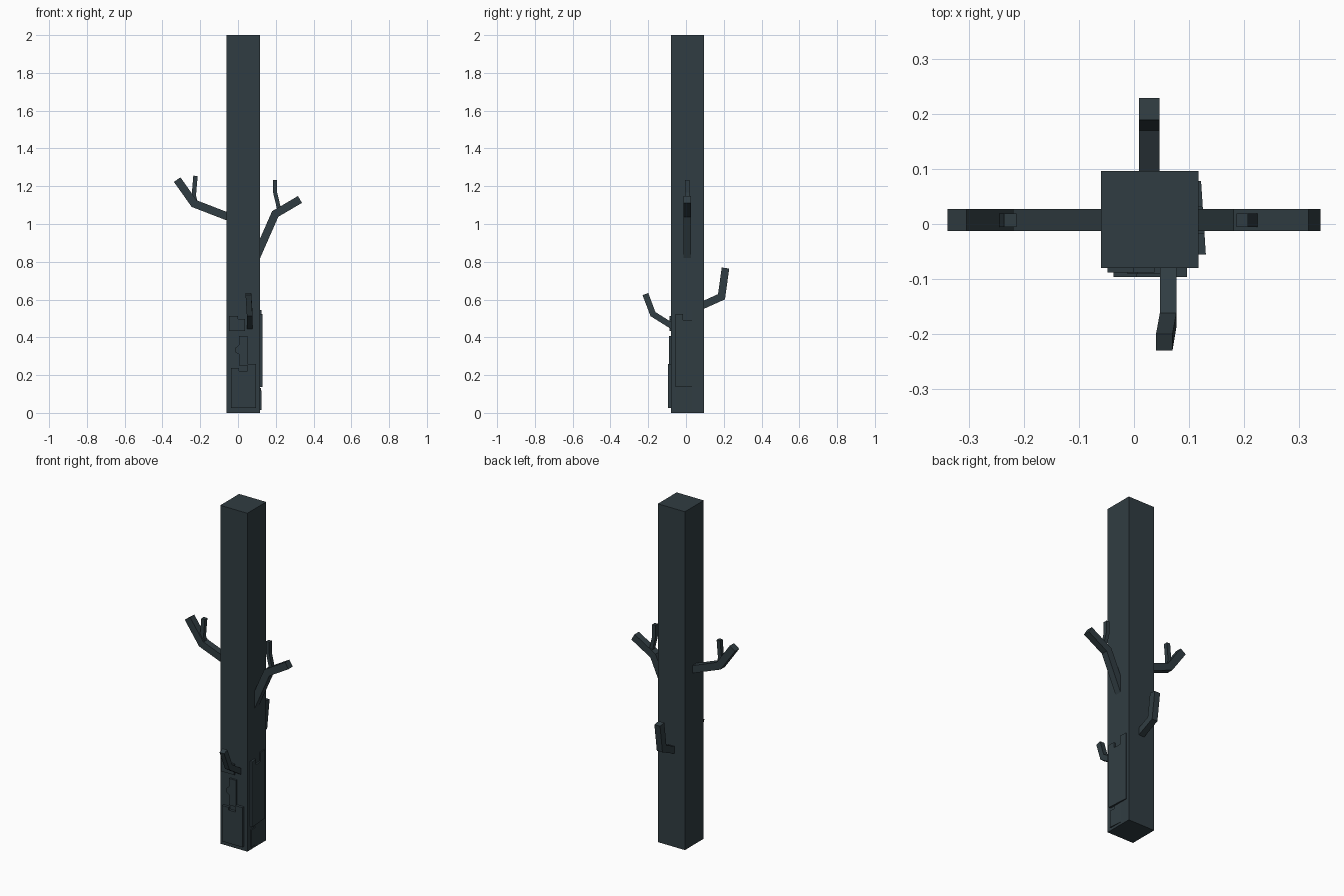
import bpy, bmesh
from mathutils import Vector

if "Cube" in bpy.data.objects:
    bpy.data.objects.remove(bpy.data.objects["Cube"])

bark = bpy.data.materials.new("dark_slate_bark")
bark.diffuse_color = (0.030, 0.046, 0.054, 1)
bark.use_nodes = True
bark.node_tree.nodes["Principled BSDF"].inputs["Base Color"].default_value = bark.diffuse_color


def finish(name, bm):
    bmesh.ops.recalc_face_normals(bm, faces=bm.faces)
    me = bpy.data.meshes.new(name)
    bm.to_mesh(me)
    bm.free()
    me.materials.append(bark)
    ob = bpy.data.objects.new(name, me)
    bpy.context.collection.objects.link(ob)
    return ob


def loft(bm, rings):
    """Skin a list of vertex rings and cap both ends."""
    rings = [[bm.verts.new(p) for p in r] for r in rings]
    n = len(rings[0])
    for a, b in zip(rings, rings[1:]):
        for i in range(n):
            j = (i + 1) % n
            bm.faces.new((a[i], a[j], b[j], b[i]))
    bm.faces.new(rings[0])
    bm.faces.new(rings[-1])


def branch(name, path, side, width, depth):
    """Square limb along a path; corners are mitred, side is its flat axis."""
    pts = [Vector(p) for p in path]
    side = Vector(side)
    dirs = [(b - a).normalized() for a, b in zip(pts, pts[1:])]
    rings = []
    for i, p in enumerate(pts):
        d0, d1 = dirs[max(i - 1, 0)], dirs[min(i, len(dirs) - 1)]
        t = (d0 + d1).normalized()
        up = t.cross(side).normalized() * (width / 2 / max(t.dot(d0), 0.5))
        s = side * depth / 2
        rings.append([p + up + s, p + up - s, p - up - s, p - up + s])
    bm = bmesh.new()
    loft(bm, rings)
    finish(name, bm)


def plate(name, outline, inner, outer):
    """Raised bark plate from a (u, z) outline; inner/outer map it to 3D."""
    bm = bmesh.new()
    loft(bm, [[inner(u, z) for u, z in outline], [outer(u, z) for u, z in outline]])
    finish(name, bm)


# Trunk
X0, X1, Y0, Y1 = -0.06, 0.117, -0.08, 0.096
bm = bmesh.new()
loft(bm, [[(X0, Y0, z), (X1, Y0, z), (X1, Y1, z), (X0, Y1, z)] for z in (0, 2)])
finish("trunk", bm)

# Side branches with twigs
C = 0.007
branch("left_branch", [(-0.03, C, 1.03), (-0.232, C, 1.108), (-0.322, C, 1.235)], (0, 1, 0), 0.042, 0.04)
branch("left_twig", [(-0.222, C, 1.10), (-0.234, C, 1.15), (-0.225, C, 1.255)], (0, 1, 0), 0.023, 0.024)
branch("right_branch", [(0.09, C, 0.81), (0.197, C, 1.053), (0.328, C, 1.13)], (0, 1, 0), 0.042, 0.04)
branch("right_twig", [(0.222, C, 1.06), (0.197, C, 1.165), (0.197, C, 1.233)], (0, 1, 0), 0.021, 0.024)

# Front and back stubs
branch("back_branch", [(0.028, 0.06, 0.557), (0.028, 0.188, 0.615), (0.028, 0.209, 0.767)], (1, 0, 0), 0.04, 0.037)
branch("front_branch", [(0.062, -0.05, 0.445), (0.062, -0.175, 0.523), (0.055, -0.215, 0.629)], (1, 0, 0), 0.032, 0.03)

# Bark plates on the front face
fronts = {
    "front_plate_low": (-0.096, [(-0.037, 0.026), (0.096, 0.026), (0.096, 0.26), (0.05, 0.26),
                                 (0.05, 0.222), (0.005, 0.222), (0.005, 0.238), (-0.037, 0.238)]),
    "front_plate_mid": (-0.091, [(0.005, 0.25), (0.05, 0.25), (0.05, 0.407), (0.005, 0.407),
                                 (0.005, 0.36), (-0.012, 0.345), (-0.012, 0.32), (0.005, 0.31)]),
    "front_plate_high": (-0.088, [(-0.048, 0.434), (0.037, 0.434), (0.037, 0.497), (0.0, 0.497),
                                  (0.0, 0.513), (-0.048, 0.513)]),
}
for name, (y, outline) in fronts.items():
    plate(name, outline, lambda u, z: (u, -0.07, z), lambda u, z: (u, y, z))

# Slanted bark plates on the right face
rights = {
    "right_plate_high": (0.127, -0.065, [(-0.055, 0.138), (0.078, 0.138), (0.078, 0.545), (0.032, 0.545),
                                         (0.032, 0.492), (-0.016, 0.492), (-0.016, 0.524), (-0.055, 0.524)]),
    "right_plate_low": (0.120, -0.08, [(-0.052, 0.016), (0.03, 0.016), (0.03, 0.133), (-0.016, 0.133),
                                       (-0.016, 0.118), (-0.052, 0.118)]),
}
for name, (x, slope, outline) in rights.items():
    plate(name, outline, lambda u, z: (0.1, u, z), lambda u, z: (x + slope * u, u, z))
